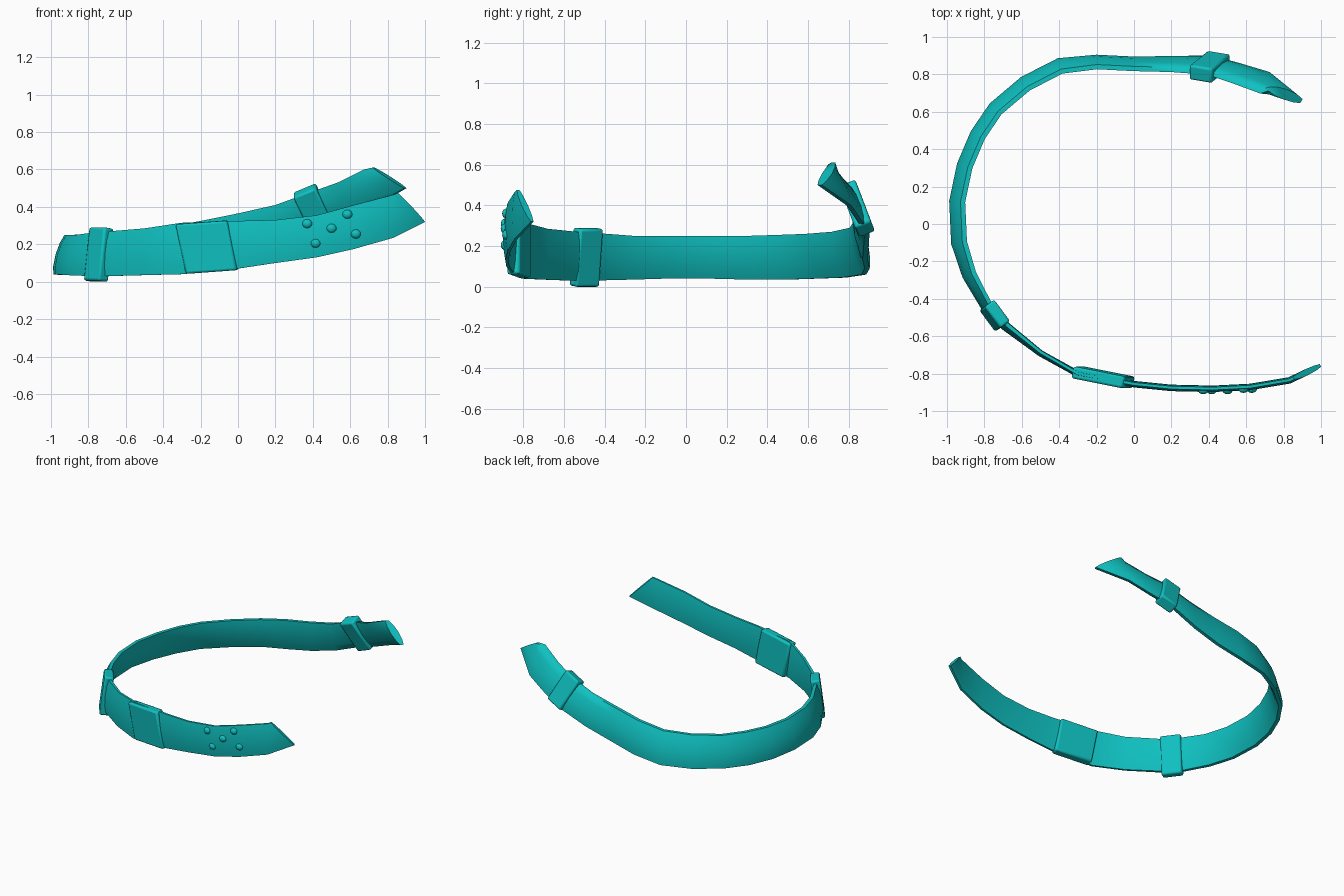
import bpy, bmesh
from mathutils import Vector, Matrix

if "Cube" in bpy.data.objects:
    bpy.data.objects.remove(bpy.data.objects["Cube"])

teal = bpy.data.materials.new("teal")
teal.use_nodes = True
colour = (0.005, 0.53, 0.53, 1)
teal.diffuse_color = colour
teal.node_tree.nodes["Principled BSDF"].inputs["Base Color"].default_value = colour


def finish(name, bm, angle):
    """Turn a bmesh into a named, coloured, smooth-shaded object."""
    bmesh.ops.recalc_face_normals(bm, faces=bm.faces[:])
    mesh = bpy.data.meshes.new(name)
    bm.to_mesh(mesh)
    bm.free()
    mesh.materials.append(teal)
    obj = bpy.data.objects.new(name, mesh)
    bpy.context.collection.objects.link(obj)
    bpy.ops.object.select_all(action="DESELECT")
    obj.select_set(True)
    bpy.context.view_layer.objects.active = obj
    bpy.ops.object.shade_smooth_by_angle(angle=angle)
    return obj


# Strap stations: centre x, centre y, bottom z, top z, inward lean of the top
STATIONS = [
    (.925, -.79, .32, .475, 0), (.83, -.835, .235, .465, 0),
    (.62, -.87, .175, .41, 0), (.42, -.88, .13, .355, 0),
    (.2, -.875, .1, .33, 0), (0, -.855, .07, .325, 0),
    (-.3, -.8, .04, .315, 0), (-.5, -.69, .035, .285, .01),
    (-.68, -.55, .03, .27, .02), (-.77, -.47, .03, .265, .04),
    (-.88, -.27, .035, .25, .05), (-.935, -.1, .04, .25, .06),
    (-.945, .12, .04, .25, .06), (-.905, .31, .035, .25, .06),
    (-.835, .475, .035, .255, .06), (-.74, .615, .04, .26, .06),
    (-.58, .75, .045, .27, .06), (-.395, .845, .06, .29, .06),
    (-.2, .865, .09, .325, .05), (0, .855, .135, .365, .05),
    (.2, .855, .19, .41, .06), (.4, .85, .27, .48, .08),
    (.55, .805, .33, .53, .09), (.7, .755, .4, .6, .1),
    (.81, .69, .5, .61, .03),
]
# Cross-section: outward bulge and height, as fractions
SECTION = [(.45, -1), (.9, -.6), (1.1, 0), (.9, .6), (.45, 1),
           (-.45, 1), (-.8, .6), (-.95, 0), (-.8, -.6), (-.45, -1)]

bm = bmesh.new()
rings = []
last = len(STATIONS) - 1
for i, (x, y, low, high, lean) in enumerate(STATIONS):
    before, after = STATIONS[max(i - 1, 0)], STATIONS[min(i + 1, last)]
    along = Vector((after[0] - before[0], after[1] - before[1], 0)).normalized()
    outward = Vector((-along.y, along.x, 0))
    half_up = Vector((0, 0, (high - low) / 2)) - outward * lean / 2
    # Both ends are cut on a slant
    if i == 0:
        half_up += along * .08
    elif i == last:
        half_up -= along * .09
    thick = .017 if i < 8 else .022 if i < 10 else .028
    centre = Vector((x, y, (low + high) / 2))
    rings.append([bm.verts.new(centre + outward * thick * u + half_up * v)
                  for u, v in SECTION])
for a, b in zip(rings, rings[1:]):
    for k in range(len(SECTION)):
        n = (k + 1) % len(SECTION)
        bm.faces.new((a[k], a[n], b[n], b[k]))
bm.faces.new(rings[0])
bm.faces.new(rings[-1])
finish("strap", bm, 1.0)


def keeper(name, centre, along, up, thick):
    """Rounded sleeve wrapped around the strap."""
    along, up = Vector(along), Vector(up)
    through = along.cross(up).normalized() * thick
    frame = Matrix((along, through, up)).transposed().to_4x4()
    bm = bmesh.new()
    bmesh.ops.create_cube(bm, size=1, matrix=Matrix.Translation(centre) @ frame)
    obj = finish(name, bm, .6)
    bevel = obj.modifiers.new("rounded_edges", "BEVEL")
    bevel.width, bevel.segments = .012, 2


keeper("front_keeper", (-.165, -.82, .185), (.275, -.055, .02), (-.055, 0, .265), .065)
keeper("side_keeper", (-.745, -.49, .145), (.085, -.115, 0), (.03, .02, .285), .065)
keeper("back_keeper", (.405, .84, .385), (.12, -.02, .05), (-.1, -.08, .21), .085)

# Domed studs on the front end
for x, z in ((.37, .31), (.5, .285), (.585, .36), (.63, .255), (.415, .205)):
    bm = bmesh.new()
    bmesh.ops.create_uvsphere(bm, u_segments=14, v_segments=8, radius=.027)
    bmesh.ops.scale(bm, vec=(1, .75, .9), verts=bm.verts[:])
    bmesh.ops.translate(bm, vec=(x, -.89 if x < .55 else -.883, z), verts=bm.verts[:])
    finish("stud", bm, 1.0)
